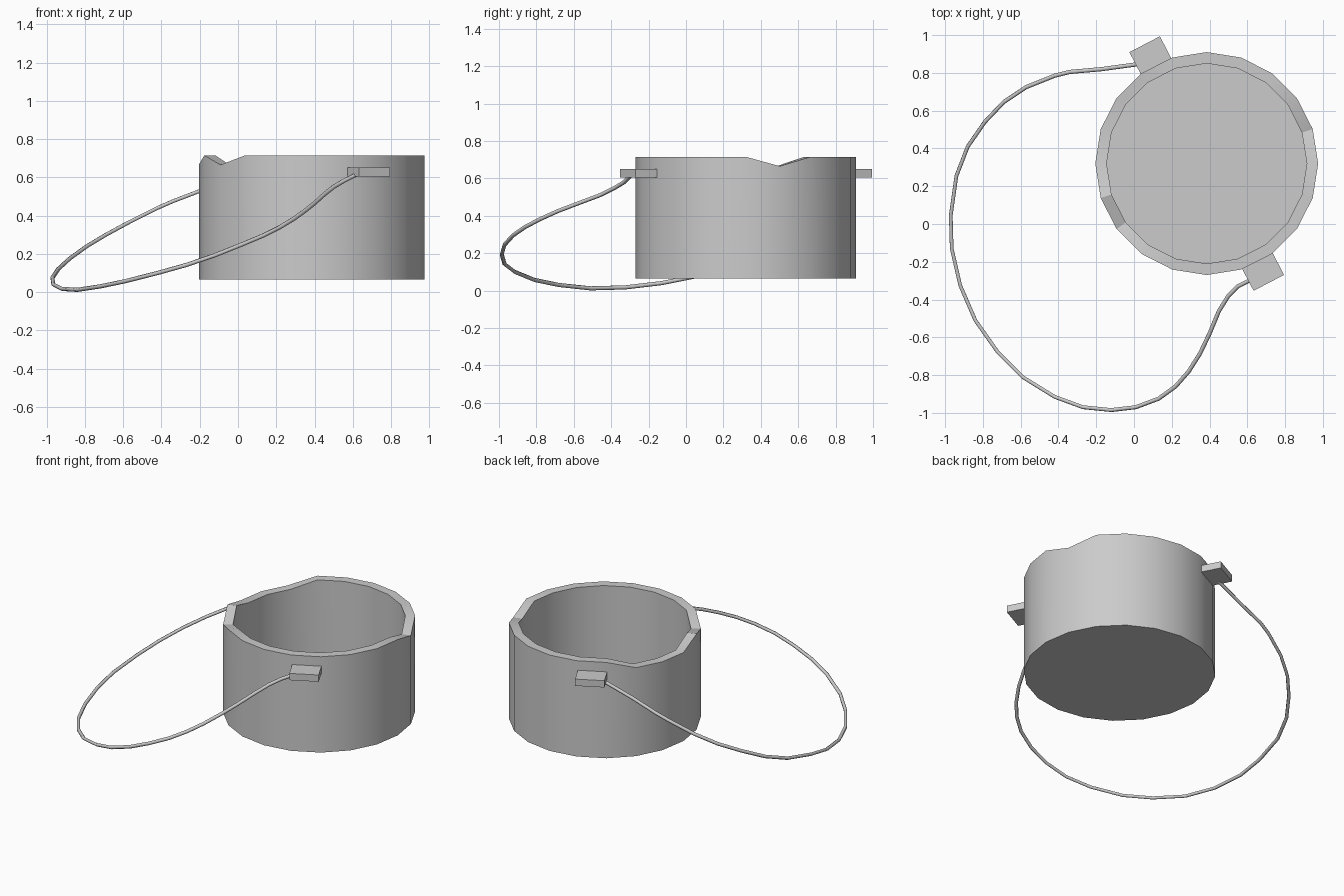
import bpy, bmesh
from math import cos, sin, radians
from mathutils import Matrix

if "Cube" in bpy.data.objects:
    bpy.data.objects.remove(bpy.data.objects["Cube"])

CX, CY = 0.385, 0.32
SIDES = 20
DENTS = (18, 144, 162, 180, 216)   # rim angles that are pressed down


def finish(name, bm):
    bmesh.ops.recalc_face_normals(bm, faces=bm.faces)
    me = bpy.data.meshes.new(name)
    bm.to_mesh(me)
    bm.free()
    ob = bpy.data.objects.new(name, me)
    bpy.context.collection.objects.link(ob)
    return ob


# Pot body: closed outer and inner wall with a dented rim
bm = bmesh.new()
rings = []
for r, z in ((0.59, 0.065), (0.59, 0.715), (0.53, 0.715), (0.53, 0.125)):
    ring = []
    for i in range(SIDES):
        deg = i * 360 // SIDES
        zz = z - 0.05 if z > 0.5 and deg in DENTS else z
        a = radians(deg)
        ring.append(bm.verts.new((CX + r * cos(a), CY + r * sin(a), zz)))
    rings.append(ring)
for lo, hi in zip(rings, rings[1:]):
    for i in range(SIDES):
        j = (i + 1) % SIDES
        bm.faces.new((lo[i], lo[j], hi[j], hi[i]))
bm.faces.new(rings[0])
bm.faces.new(rings[-1])
pot = finish("pot_body", bm)
bpy.context.view_layer.objects.active = pot
pot.select_set(True)
bpy.ops.object.shade_smooth_by_angle(angle=radians(30))

# Two lugs on opposite sides of the pot
for name, deg in (("back_lug", 117.5), ("front_lug", -62.5)):
    bm = bmesh.new()
    bmesh.ops.create_cube(bm, size=1, matrix=(
        Matrix.Translation((CX, CY, 0.628))
        @ Matrix.Rotation(radians(deg), 4, 'Z')
        @ Matrix.Translation((0.636, 0, 0))
        @ Matrix.Diagonal((0.152, 0.182, 0.046, 1))))
    finish(name, bm)

# Wire handle hanging down from lug to lug
path = [
    (0.05, 0.85, 0.62), (-0.17, 0.82, 0.54), (-0.34, 0.805, 0.475),
    (-0.42, 0.785, 0.44), (-0.57, 0.725, 0.365), (-0.69, 0.645, 0.30),
    (-0.79, 0.54, 0.24), (-0.88, 0.41, 0.175), (-0.94, 0.255, 0.12),
    (-0.97, 0.045, 0.075), (-0.965, -0.13, 0.04), (-0.92, -0.325, 0.017),
    (-0.84, -0.51, 0.012), (-0.72, -0.68, 0.03), (-0.59, -0.81, 0.057),
    (-0.42, -0.915, 0.10), (-0.27, -0.97, 0.142), (-0.12, -0.985, 0.193),
    (0.01, -0.97, 0.245), (0.13, -0.925, 0.295), (0.22, -0.86, 0.34),
    (0.29, -0.78, 0.382), (0.35, -0.685, 0.425), (0.40, -0.58, 0.465),
    (0.45, -0.46, 0.51), (0.50, -0.38, 0.55), (0.55, -0.33, 0.58),
    (0.62, -0.295, 0.615)]
cu = bpy.data.curves.new("wire_handle", 'CURVE')
cu.dimensions = '3D'
cu.bevel_depth = 0.011
cu.bevel_resolution = 1
cu.use_fill_caps = True
sp = cu.splines.new('POLY')
sp.points.add(len(path) - 1)
for p, co in zip(sp.points, path):
    p.co = (*co, 1)
sp.use_smooth = True
bpy.context.collection.objects.link(bpy.data.objects.new("wire_handle", cu))
